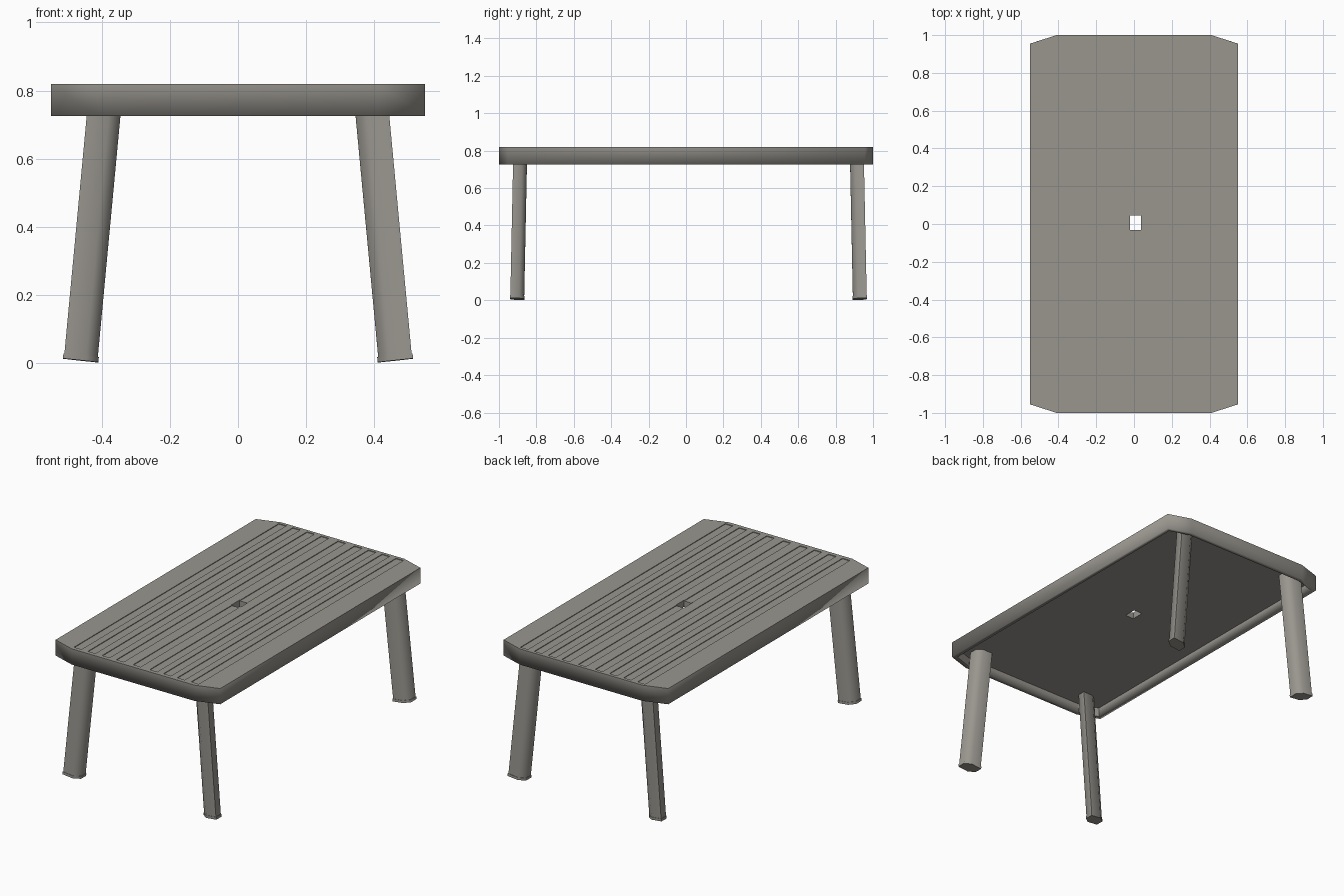
import bpy, bmesh
from mathutils import Vector

if "Cube" in bpy.data.objects:
    bpy.data.objects.remove(bpy.data.objects["Cube"])

mat = bpy.data.materials.new("warm_grey")
mat.diffuse_color = (0.32, 0.305, 0.275, 1)
mat.use_nodes = True
mat.node_tree.nodes["Principled BSDF"].inputs["Base Color"].default_value = mat.diffuse_color


def make_object(name, bm):
    bmesh.ops.recalc_face_normals(bm, faces=bm.faces)
    me = bpy.data.meshes.new(name)
    bm.to_mesh(me)
    bm.free()
    ob = bpy.data.objects.new(name, me)
    bpy.context.collection.objects.link(ob)
    me.materials.append(mat)
    return ob


def loft(bm, rings):
    """Skin a stack of rings and cap both ends."""
    vs = [[bm.verts.new(p) for p in r] for r in rings]
    n = len(vs[0])
    for a, b in zip(vs, vs[1:]):
        for i in range(n):
            j = (i + 1) % n
            bm.faces.new((a[i], a[j], b[j], b[i]))
    bm.faces.new(vs[0])
    bm.faces.new(vs[-1])


def outline(d, z):
    """Clipped-corner table outline, inset by d."""
    q = [(0.55 - d, 0.955 - 0.73 * d), (0.41 - 0.16 * d, 1 - d)]
    pts = q + [(-x, y) for x, y in q[::-1]]
    pts += [(-x, -y) for x, y in pts]
    return [(x, y, z) for x, y in pts]


def add_box(bm, x0, x1, y0, y1, z0, z1):
    loft(bm, [[(x0, y0, z), (x1, y0, z), (x1, y1, z), (x0, y1, z)] for z in (z0, z1)])


def cut(target, bm):
    cutter = make_object("cutter", bm)
    cutter.hide_render = True
    m = target.modifiers.new("cut", 'BOOLEAN')
    m.operation = 'DIFFERENCE'
    m.solver = 'EXACT'
    m.object = cutter
    bpy.context.view_layer.objects.active = target
    bpy.ops.object.modifier_apply(modifier=m.name)
    bpy.data.objects.remove(cutter)


# table top: slab with a hanging rim and a hollow underside
TOP, LOW, UNDER = 0.82, 0.725, 0.78
bm = bmesh.new()
loft(bm, [outline(0, TOP), outline(0, LOW), outline(0.025, LOW), outline(0.025, UNDER)])
top = make_object("table_top", bm)

# shallow slat grooves
bm = bmesh.new()
for x in (-0.388, -0.295, -0.2, -0.105, 0.0075, 0.118, 0.21, 0.302, 0.395):
    add_box(bm, x - 0.025, x + 0.025, -0.975, 0.98, TOP - 0.004, TOP + 0.05)
cut(top, bm)

# parasol hole
bm = bmesh.new()
add_box(bm, -0.021, 0.036, -0.031, 0.044, 0.6, 1.0)
cut(top, bm)

# soft rim shading, crisp top and underside
bm = bmesh.new()
bm.from_mesh(top.data)
for f in bm.faces:
    c = f.calc_center_median()
    f.smooth = abs(f.normal.z) < 0.9 and (abs(c.x) > 0.5 or abs(c.y) > 0.96) or c.z < 0.73
for e in bm.edges:
    e.smooth = all(f.smooth for f in e.link_faces)
bm.to_mesh(top.data)
bm.free()


# splayed legs with a stretched six-sided section and a small foot cap
SECTION = [(0.049, 0.037), (-0.015, 0.037), (-0.049, 0.01),
           (-0.049, -0.037), (0.015, -0.037), (0.049, -0.01)]


def ring(sx, sy, z, scale=1.0):
    t = z / 0.725
    cx, cy = 0.463 - 0.068 * t, 0.916 - 0.015 * t
    # ends are cut square to the leaning leg
    return [(sx * (cx + x * scale), sy * (cy + y * scale) + 0.0135,
             z + 0.11 * x + 0.02 * y) for x, y in SECTION]


for sx, side in ((-1, "left"), (1, "right")):
    for sy, end in ((-1, "front"), (1, "back")):
        bm = bmesh.new()
        loft(bm, [ring(sx, sy, 0.02), ring(sx, sy, 0.79)])
        leg = make_object(f"{end}_{side}_leg", bm)
        bm = bmesh.new()
        loft(bm, [ring(sx, sy, 0.007, 1.06), ring(sx, sy, 0.022, 1.06)])
        foot = make_object(f"{end}_{side}_foot", bm)
        for ob in (leg, foot):
            bpy.ops.object.select_all(action='DESELECT')
            ob.select_set(True)
            bpy.context.view_layer.objects.active = ob
            bpy.ops.object.shade_smooth_by_angle(angle=1.0)
